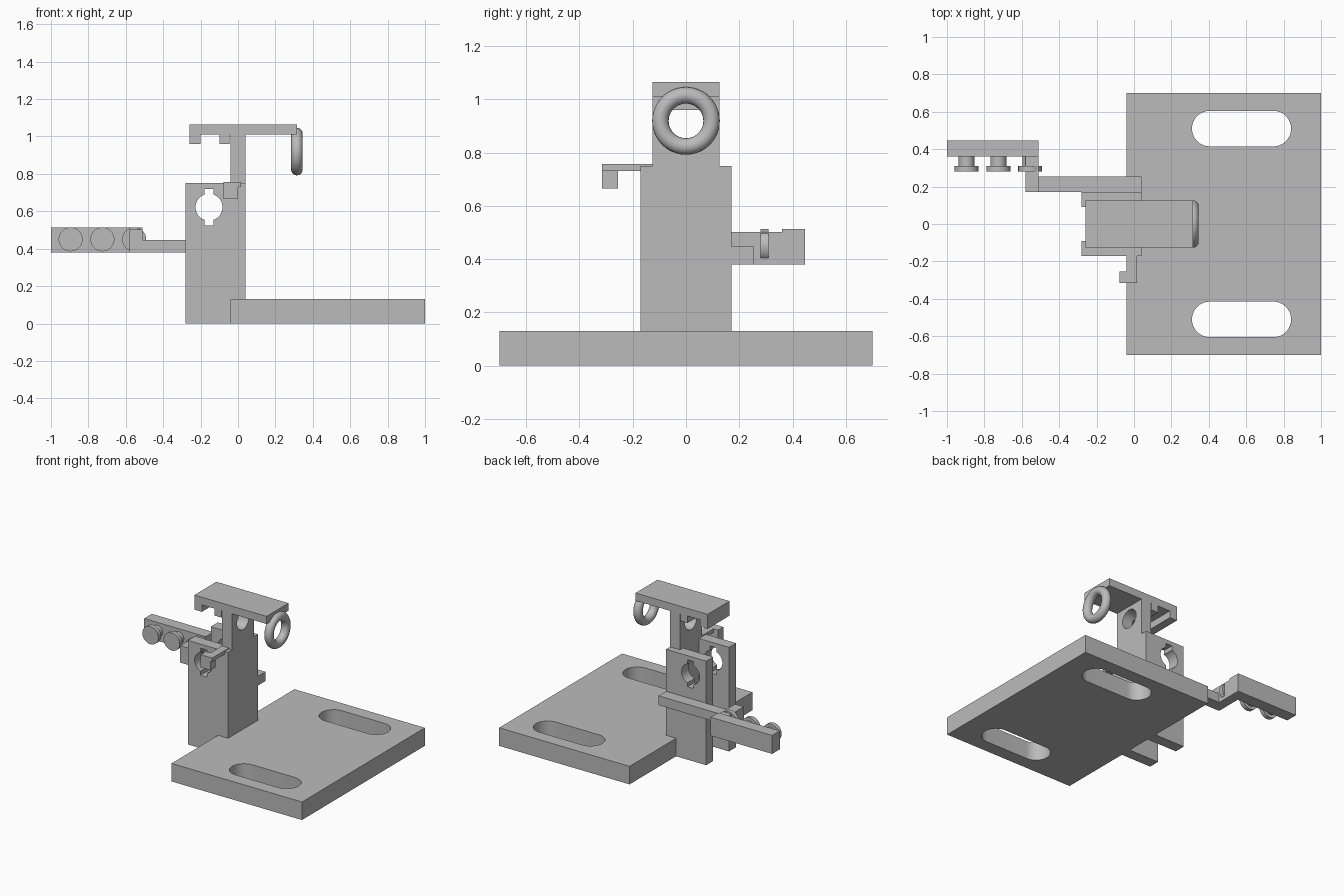
import bpy, bmesh, math
from mathutils import Matrix, Vector

cube = bpy.data.objects.get("Cube")
if cube:
    bpy.data.objects.remove(cube, do_unlink=True)

grey = bpy.data.materials.new("plain_grey")
grey.use_nodes = True
COLOUR = (0.5, 0.5, 0.5, 1)
grey.diffuse_color = COLOUR
grey.node_tree.nodes["Principled BSDF"].inputs["Base Color"].default_value = COLOUR

TURN = {"x": Matrix.Rotation(math.pi / 2, 4, "Y"),
        "y": Matrix.Rotation(math.pi / 2, 4, "X"),
        "z": Matrix.Identity(4)}


def finish(name, bm):
    mesh = bpy.data.meshes.new(name)
    bm.to_mesh(mesh)
    bm.free()
    mesh.materials.append(grey)
    obj = bpy.data.objects.new(name, mesh)
    bpy.context.collection.objects.link(obj)
    return obj


def box(name, x, y, z):
    """Block given by its (min, max) range on each axis."""
    bm = bmesh.new()
    bmesh.ops.create_cube(bm, size=1)
    for v in bm.verts:
        v.co = Vector([(r[0] + r[1]) / 2 + c * (r[1] - r[0])
                       for r, c in zip((x, y, z), v.co)])
    return finish(name, bm)


def cylinder(name, centre, radius, length, axis):
    bm = bmesh.new()
    bmesh.ops.create_cone(bm, cap_ends=True, segments=48, radius1=radius, radius2=radius,
                          depth=length, matrix=Matrix.Translation(centre) @ TURN[axis])
    return finish(name, bm)


def combine(target, tool, operation):
    """Apply a boolean and discard the tool."""
    tool.hide_render = True
    mod = target.modifiers.new("cut", "BOOLEAN")
    mod.operation, mod.solver, mod.object = operation, "EXACT", tool
    bpy.context.view_layer.objects.active = target
    bpy.ops.object.modifier_apply(modifier=mod.name)
    bpy.data.objects.remove(tool, do_unlink=True)


def smooth(obj):
    bpy.ops.object.select_all(action="DESELECT")
    obj.select_set(True)
    bpy.context.view_layer.objects.active = obj
    bpy.ops.object.shade_smooth_by_angle(angle=math.radians(35))


# Base plate with two long slots
base = box("base_plate", (-0.04, 1), (-0.7, 0.7), (0, 0.13))
for side in (-1, 1):
    y = side * 0.51
    slot = box("slot_cutter", (0.405, 0.745), (y - 0.095, y + 0.095), (-0.1, 0.3))
    for x in (0.405, 0.745):
        combine(slot, cylinder("slot_end", (x, y, 0.1), 0.095, 0.4, "z"), "UNION")
    combine(base, slot, "DIFFERENCE")
smooth(base)

# Column: two cheeks with keyholes joined by a rear wall
for side, name in ((-1, "front_cheek"), (1, "back_cheek")):
    y = side * 0.13
    cheek = box(name, (-0.28, 0.04), (y - 0.04, y + 0.04), (0, 0.75))
    combine(cheek, cylinder("bore", (-0.155, y, 0.622), 0.072, 0.3, "y"), "DIFFERENCE")
    combine(cheek, box("key_slot", (-0.18, -0.13), (y - 0.1, y + 0.1), (0.525, 0.72)),
            "DIFFERENCE")
    smooth(cheek)
box("column_web", (-0.04, 0.04), (-0.09, 0.09), (0, 0.75))

# Upper wall with a round hole
wall = box("upper_wall", (-0.04, 0.04), (-0.125, 0.125), (0.75, 1.01))
combine(wall, cylinder("wall_bore", (0, 0, 0.917), 0.068, 0.3, "x"), "DIFFERENCE")
smooth(wall)

# Top plate with two rails below it
box("top_plate", (-0.26, 0.315), (-0.125, 0.125), (1.01, 1.065))
box("outer_rail", (-0.26, -0.2), (-0.125, 0.125), (0.96, 1.01))
box("inner_rail", (-0.1, -0.045), (-0.125, 0.125), (0.96, 1.01))

# Ring on the end of the top plate
bpy.ops.mesh.primitive_torus_add(major_radius=0.096, minor_radius=0.031, major_segments=48,
                                 minor_segments=20, location=(0.315, 0, 0.919),
                                 rotation=(0, math.pi / 2, 0))
ring = bpy.context.object
ring.name = "ring"
ring.data.materials.append(grey)
smooth(ring)

# Small front hook
box("hook_arm", (-0.04, 0.015), (-0.315, -0.125), (0.73, 0.757))
box("hook_tip", (-0.077, 0.0), (-0.315, -0.255), (0.665, 0.757))

# Stepped back arm
box("arm_bar", (-0.58, 0.04), (0.17, 0.255), (0.38, 0.447))
box("arm_step", (-0.58, -0.51), (0.17, 0.365), (0.38, 0.502))
box("arm_rail", (-1, -0.51), (0.36, 0.447), (0.38, 0.513))

# Studs on the arm
for i, x in enumerate((-0.895, -0.725, -0.555), 1):
    smooth(cylinder(f"stud_stem_{i}", (x, 0.335, 0.45), 0.042, 0.07, "y"))
    smooth(cylinder(f"stud_head_{i}", (x, 0.295, 0.45), 0.064, 0.03, "y"))
